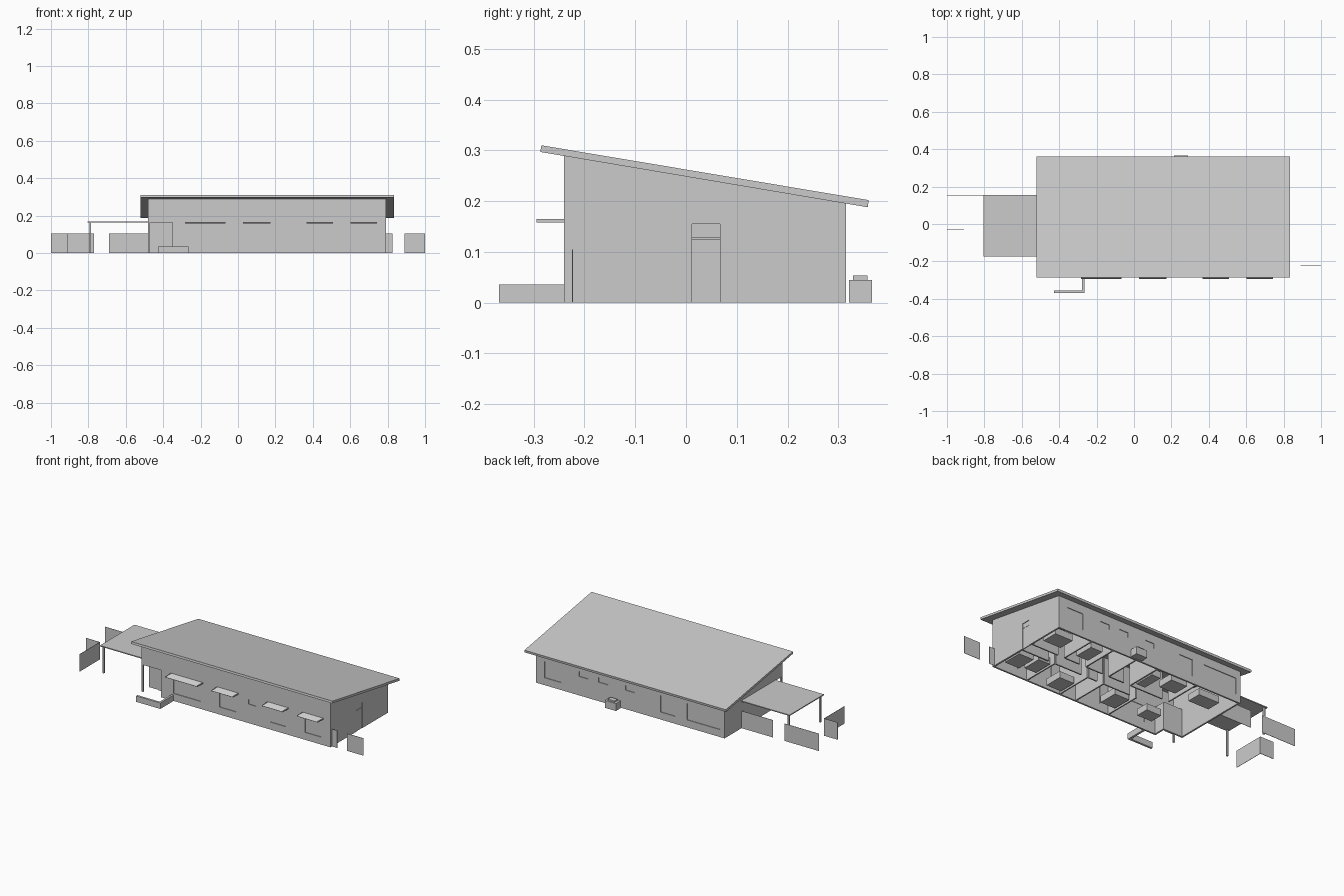
import bpy, bmesh, math
from mathutils import Matrix, Vector


def add_box(bm, x0, x1, y0, y1, z0, z1, tilt=0):
    c = Vector(((x0 + x1) / 2, (y0 + y1) / 2, (z0 + z1) / 2))
    m = Matrix.Translation(c) @ Matrix.Rotation(tilt, 4, 'X') @ Matrix.Diagonal((x1 - x0, y1 - y0, z1 - z0, 1))
    bmesh.ops.create_cube(bm, size=1, matrix=m)


def finish(name, bm):
    bmesh.ops.recalc_face_normals(bm, faces=bm.faces)
    me = bpy.data.meshes.new(name)
    bm.to_mesh(me)
    bm.free()
    ob = bpy.data.objects.new(name, me)
    bpy.context.collection.objects.link(ob)
    return ob


def boxes(name, dims):
    bm = bmesh.new()
    for d in dims:
        add_box(bm, *d)
    return finish(name, bm)


def prism(name, profile, x0, x1):
    """Extrude a (y, z) profile along x."""
    bm = bmesh.new()
    face = bm.faces.new([bm.verts.new((x0, y, z)) for y, z in profile])
    ext = bmesh.ops.extrude_face_region(bm, geom=[face])
    bmesh.ops.translate(bm, vec=(x1 - x0, 0, 0), verts=[g for g in ext['geom'] if isinstance(g, bmesh.types.BMVert)])
    return finish(name, bm)


def under(y):
    """Height of the roof underside."""
    return 0.297 - (y + 0.287) * 0.109 / 0.645


def cut(ob, cutters):
    for c in cutters:
        c.hide_render = True
        mod = ob.modifiers.new("cut", 'BOOLEAN')
        mod.operation, mod.solver, mod.object = 'DIFFERENCE', 'EXACT', c
    dg = bpy.context.evaluated_depsgraph_get()
    me = bpy.data.meshes.new_from_object(ob.evaluated_get(dg))
    ob.modifiers.clear()
    ob.data = me
    for c in cutters:
        bpy.data.objects.remove(c)


L, R, F, B, T = -0.48, 0.79, -0.24, 0.315, 0.01

# Windows as (x0, x1, z0, z1)
front_win = [(-0.265, -0.085, 0.045, 0.145), (0.045, 0.155, 0.045, 0.145), (0.24, 0.29, 0.115, 0.145),
             (0.385, 0.49, 0.045, 0.145), (0.62, 0.725, 0.045, 0.145)]
back_win = [(0.62, 0.73, 0.045, 0.145), (0.435, 0.50, 0.115, 0.145), (0.305, 0.367, 0.115, 0.145),
            (0.125, 0.185, 0.115, 0.145), (-0.145, -0.05, 0.045, 0.145), (-0.45, -0.227, 0.045, 0.145)]

# Outer walls, hollow, with the entrance corner and openings cut away
walls = prism("outer_walls", [(F, 0), (B, 0), (B, under(B)), (F, under(F))], L, R)
core = boxes("core_cutter", [(L + T, R - T, F + T, B - T, -0.1, 0.5)])
openings = [(-0.6, -0.35, -0.3, -0.17, -0.1, 0.165), (R - 0.03, R + 0.03, 0.012, 0.067, -0.1, 0.155)]
openings += [(a, b, F - 0.02, F + 0.02, c, d) for a, b, c, d in front_win]
openings += [(a, b, B - 0.02, B + 0.02, c, d) for a, b, c, d in back_win]
cut(walls, [core, boxes("opening_cutter", openings)])

# Glass set back in each opening
boxes("window_panes", [(a, b, F + 0.004, F + 0.007, c, d) for a, b, c, d in front_win]
      + [(a, b, B - 0.007, B - 0.004, c, d) for a, b, c, d in back_win])

# Sloping roof slab
prism("roof", [(-0.287, 0.297), (-0.285, 0.31), (0.36, 0.202), (0.358, 0.188)], -0.52, 0.835)

# Side door with transom
boxes("side_door", [(R - 0.008, R - 0.003, 0.012, 0.067, 0, 0.125)])
boxes("side_transom", [(R - 0.007, R - 0.004, 0.012, 0.067, 0.127, 0.155)])

# Entrance recess
boxes("entry_walls", [(L, -0.35, -0.17, -0.16, 0, 0.165), (-0.35, -0.34, F + T, -0.16, 0, 0.165)])
boxes("entry_door", [(-0.415, -0.36, -0.174, -0.169, 0, 0.13)])
boxes("entry_side_window", [(-0.465, -0.425, -0.173, -0.169, 0.01, 0.13)])
boxes("entry_ceiling", [(L, -0.35, F, -0.16, 0.164, 0.169)])

# Carport
boxes("carport_roof", [(-0.805, L, -0.175, 0.155, 0.162, 0.168)])
bm = bmesh.new()
for x, y in [(-0.79, -0.163), (-0.79, 0.143), (L + 0.005, F + 0.005)]:
    add_box(bm, x - 0.005, x + 0.005, y - 0.005, y + 0.005, 0, 0.164)
finish("carport_posts", bm)

# Slatted awnings over the four large front windows
bm = bmesh.new()
for a, b, c, d in front_win:
    if d - c < 0.05:
        continue
    a, b = a - 0.018, b + 0.018
    for x in (a, b - 0.003):
        add_box(bm, x, x + 0.003, -0.295, F, 0.158, 0.165)
    for i in range(6):
        y = -0.291 + i * 0.0095
        add_box(bm, a, b, y - 0.004, y + 0.004, 0.1605, 0.1625, math.radians(35))
finish("awnings", bm)

# Low planter wall by the entrance
boxes("planter_wall", [(-0.428, -0.265, -0.368, -0.355, 0, 0.036), (-0.278, -0.265, -0.355, F, 0, 0.036)])

# Thin fence panels
H, t = 0.105, 0.002
boxes("fences", [
    (-1.0, -0.77, 0.15, 0.15 + t, 0, H), (-0.69, L, 0.15, 0.15 + t, 0, H),
    (-1.0, -0.91, -0.03, -0.03 + t, 0, H), (-0.91, -0.91 + t, -0.225, -0.03, 0, H),
    (R, 0.825, -0.225, -0.225 + t, 0, H), (0.89, 1.0, -0.225, -0.225 + t, 0, H)])

# Utility box behind the house
boxes("utility_box", [(0.215, 0.29, 0.321, 0.366, 0, 0.045)])
boxes("utility_box_cap", [(0.23, 0.275, 0.329, 0.358, 0.045, 0.054)])

# Interior partitions either side of the corridor, with door gaps
parts = []
for x in (-0.02, 0.21, 0.32, 0.55):
    parts.append((x, x + 0.008, F + T, 0.0, 0, 0.165))
for x in (-0.18, 0.09, 0.24, 0.4, 0.55):
    parts.append((x, x + 0.008, 0.08, B - T, 0, 0.165))
for a, b in [(0.03, 0.21), (0.26, 0.32), (0.37, 0.55), (0.6, R - T)]:
    parts.append((a, b, -0.004, 0.004, 0, 0.165))
for a, b in [(-0.13, 0.09), (0.14, 0.24), (0.29, 0.4), (0.45, 0.55), (0.6, R - T)]:
    parts.append((a, b, 0.076, 0.084, 0, 0.165))
boxes("partition_walls", parts)

# Beds, tables and cupboards as (x, y, width, depth)
furniture = [(0.70, 0.20, 0.12, 0.10), (0.72, -0.10, 0.10, 0.12), (0.61, -0.08, 0.08, 0.12),
             (0.39, -0.15, 0.10, 0.11), (0.48, 0.20, 0.08, 0.12), (0.05, 0.18, 0.06, 0.13),
             (-0.32, 0.20, 0.14, 0.09), (-0.09, 0.22, 0.11, 0.10), (-0.19, -0.10, 0.10, 0.08),
             (0.05, -0.10, 0.10, 0.12)]
boxes("furniture", [(x - w / 2, x + w / 2, y - d / 2, y + d / 2, 0, 0.04) for x, y, w, d in furniture])
